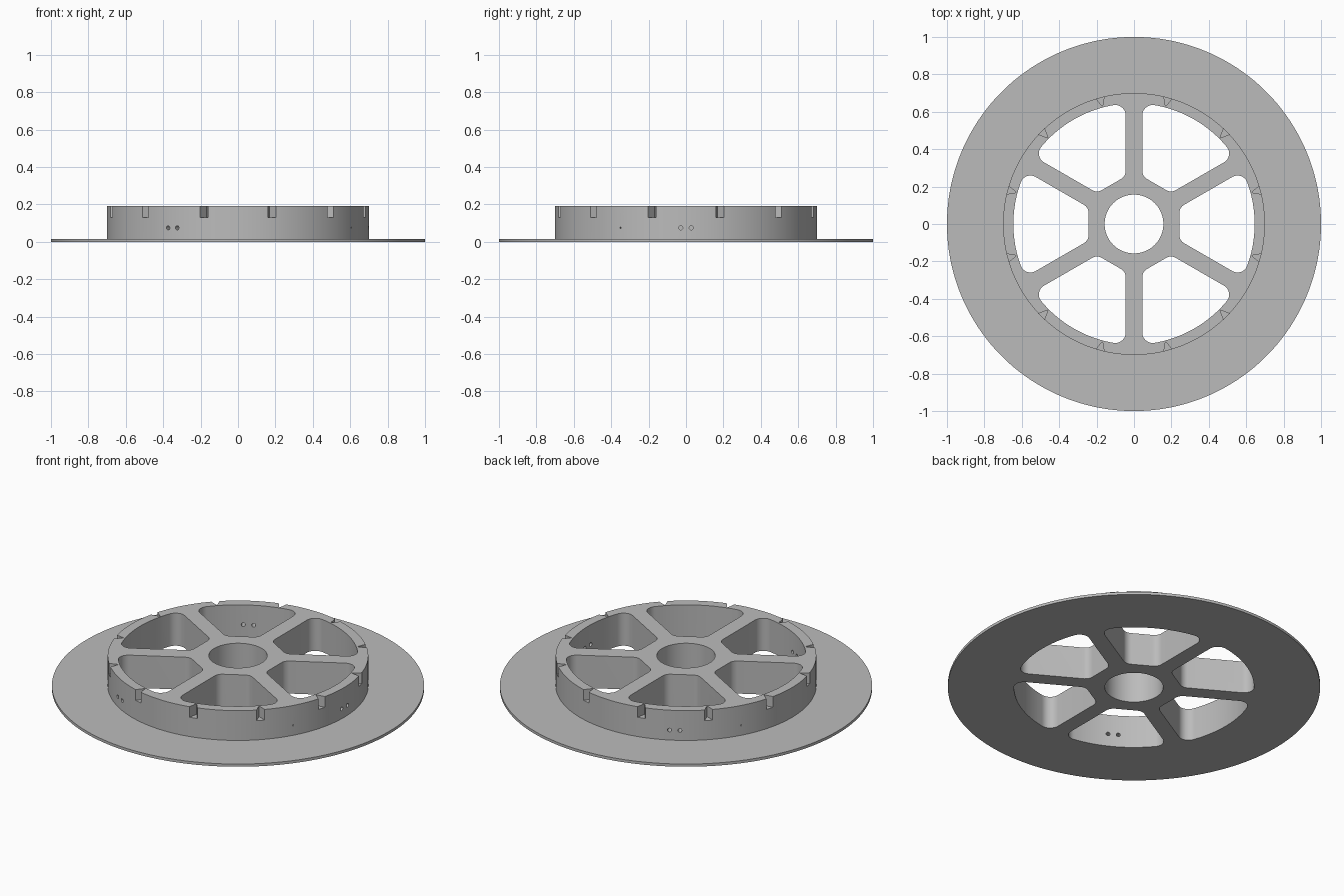
import bpy
import bmesh
from math import sin, cos, radians, sqrt, atan2, pi
from mathutils import Matrix

if "Cube" in bpy.data.objects:
    bpy.data.objects.remove(bpy.data.objects["Cube"], do_unlink=True)

FLANGE_R, DRUM_R, OPEN_R, BORE_R = 1.0, 0.70, 0.645, 0.157
FLANGE_Z, TOP_Z, NOTCH_Z = 0.016, 0.193, 0.13
SPOKE_HALF, HUB_FLAT = 0.045, 0.243
SEGMENTS = 180

grey = bpy.data.materials.new("machined grey")
grey.use_nodes = True
colour = (0.5, 0.5, 0.5, 1)
grey.diffuse_color = colour
grey.node_tree.nodes["Principled BSDF"].inputs["Base Color"].default_value = colour


def make_object(name, bm):
    bmesh.ops.recalc_face_normals(bm, faces=bm.faces)
    mesh = bpy.data.meshes.new(name)
    bm.to_mesh(mesh)
    bm.free()
    obj = bpy.data.objects.new(name, mesh)
    bpy.context.collection.objects.link(obj)
    mesh.materials.append(grey)
    return obj


def add_prism(bm, outline, z0, z1, angle):
    """Upright prism from a flat outline, turned about the wheel axis."""
    verts = [bm.verts.new((x, y, z0)) for x, y in outline]
    face = bm.faces.new(verts)
    new = bmesh.ops.extrude_face_region(bm, geom=[face])["geom"]
    top = [v for v in new if isinstance(v, bmesh.types.BMVert)]
    bmesh.ops.translate(bm, verts=top, vec=(0, 0, z1 - z0))
    bmesh.ops.rotate(bm, verts=verts + top, matrix=Matrix.Rotation(angle, 3, 'Z'))


def add_drill(bm, angle, offset, radius, r0, r1, z):
    """Horizontal drill cutter through the drum wall."""
    place = (Matrix.Rotation(angle, 4, 'Z')
             @ Matrix.Translation(((r0 + r1) / 2, offset, z))
             @ Matrix.Rotation(pi / 2, 4, 'Y'))
    bmesh.ops.create_cone(bm, cap_ends=True, segments=20, radius1=radius,
                          radius2=radius, depth=r1 - r0, matrix=place)


def arc(cx, cy, r, a0, a1, steps):
    angles = [a0 + (a1 - a0) * i / steps for i in range(steps + 1)]
    return [(cx + r * cos(a), cy + r * sin(a)) for a in angles]


def opening_outline(r_in=0.05, r_out=0.055):
    """Rounded window between two spokes, centred on the x axis."""
    half = radians(30)
    # half the outline, measured from the spoke axis
    y_in, y_out = SPOKE_HALF + r_in, SPOKE_HALF + r_out
    x_in = (HUB_FLAT + r_in - y_in * sin(half)) / cos(half)
    x_out = sqrt((OPEN_R - r_out) ** 2 - y_out ** 2)
    phi = atan2(y_out, x_out)
    pts = arc(x_in, y_in, r_in, pi + half, 1.5 * pi, 8)
    pts += arc(x_out, y_out, r_out, -pi / 2, phi, 12)
    pts += arc(0, 0, OPEN_R, phi, half, 14)[1:]
    # turn onto the window's own axis and mirror
    lower = [(x * cos(half) + y * sin(half), y * cos(half) - x * sin(half))
             for x, y in pts]
    return lower + [(x, -y) for x, y in reversed(lower[:-1])]


# Flanged wheel body, turned from one profile
bm = bmesh.new()
profile = [(BORE_R, 0), (FLANGE_R, 0), (FLANGE_R, FLANGE_Z), (DRUM_R, FLANGE_Z),
           (DRUM_R, TOP_Z), (BORE_R, TOP_Z)]
ring = [bm.verts.new((r, 0, z)) for r, z in profile]
edges = [bm.edges.new((ring[i - 1], ring[i])) for i in range(len(ring))]
bmesh.ops.spin(bm, geom=ring + edges, cent=(0, 0, 0), axis=(0, 0, 1),
               angle=2 * pi, steps=SEGMENTS, use_merge=True)
bmesh.ops.remove_doubles(bm, verts=bm.verts, dist=0.00001)
wheel = make_object("flanged_wheel", bm)

# Six windows that leave the spokes
windows = bmesh.new()
for i in range(6):
    add_prism(windows, opening_outline(), -0.1, 0.3, radians(60 * i))

# Twelve V notches in the rim
notches = bmesh.new()
for i in range(12):
    add_prism(notches, [(0.65, 0), (0.75, -0.045), (0.75, 0.045)],
              NOTCH_Z, 0.3, radians(15 + 30 * i))

# Paired holes through the wall and two pin holes at spoke ends
holes = bmesh.new()
for i in range(3):
    for side in (-1, 1):
        add_drill(holes, radians(120 * i), 0.028 * side, 0.011, 0.6, 0.75, 0.075)
for a in (150, 330):
    add_drill(holes, radians(a), 0, 0.004, 0.66, 0.75, 0.075)

cutters = [make_object(n, b) for n, b in (("window_cutter", windows),
                                          ("notch_cutter", notches),
                                          ("hole_cutter", holes))]
for cutter in cutters:
    cutter.hide_render = True
    mod = wheel.modifiers.new(cutter.name, 'BOOLEAN')
    mod.operation = 'DIFFERENCE'
    mod.solver = 'EXACT'
    mod.object = cutter

# Bake the cuts and drop the cutters
graph = bpy.context.evaluated_depsgraph_get()
cut_mesh = bpy.data.meshes.new_from_object(wheel.evaluated_get(graph))
wheel.modifiers.clear()
wheel.data = cut_mesh
cut_mesh.materials.clear()
cut_mesh.materials.append(grey)
for poly in cut_mesh.polygons:
    poly.material_index = 0
for cutter in cutters:
    bpy.data.objects.remove(cutter, do_unlink=True)

bpy.ops.object.select_all(action='DESELECT')
wheel.select_set(True)
bpy.context.view_layer.objects.active = wheel
bpy.ops.object.shade_smooth_by_angle(angle=radians(30))
